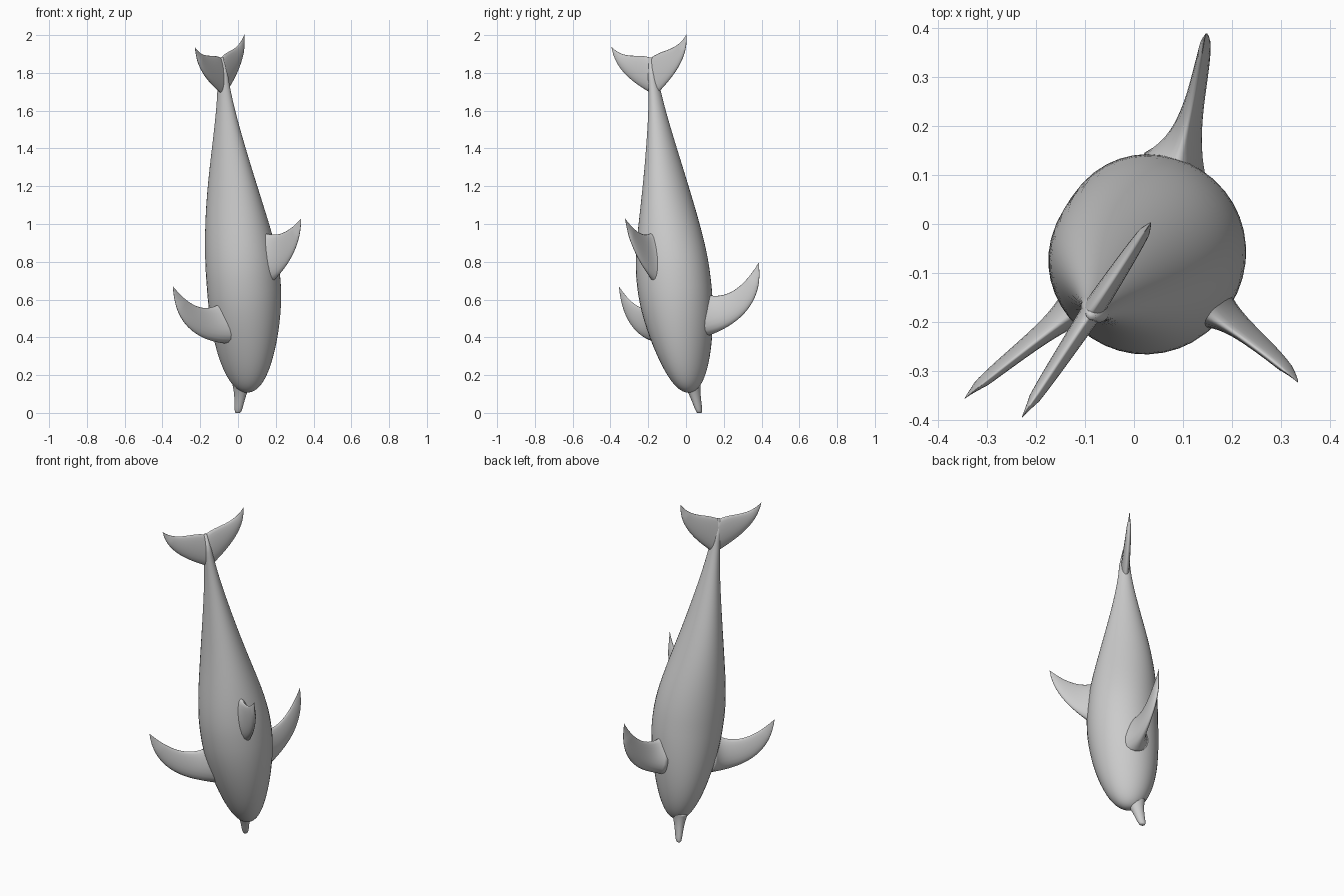
import bpy, bmesh, math
from mathutils import Matrix, Vector
from mathutils.geometry import interpolate_bezier

cube = bpy.data.objects.get("Cube")
if cube:
    bpy.data.objects.remove(cube, do_unlink=True)

skin = bpy.data.materials.new("grey skin")
skin.use_nodes = True
grey = (0.6, 0.6, 0.6, 1)
skin.diffuse_color = grey
skin.node_tree.nodes["Principled BSDF"].inputs["Base Color"].default_value = grey

# Local frame: x = back, y = side, z = snout to tail; the whole animal leans and turns
pose = (Matrix.Translation((0.033, 0.05, 0))
        @ Matrix.Rotation(math.radians(-33.5), 4, 'Z')
        @ Matrix.Rotation(math.radians(8), 4, 'X'))


def curve(points, count):
    """Sample one cubic curve given by two ends and two handles."""
    return interpolate_bezier(*[Vector(p) for p in points], count)


def circle(count):
    angles = [math.tau * i / count for i in range(count)]
    return [(math.cos(a), math.sin(a)) for a in angles]


def loft(name, rings):
    """Skin a list of equal rings and close both ends."""
    bm = bmesh.new()
    loops = [[bm.verts.new(p) for p in ring] for ring in rings]
    for lower, upper in zip(loops, loops[1:]):
        for i in range(len(lower)):
            bm.faces.new((lower[i - 1], lower[i], upper[i], upper[i - 1]))
    bm.faces.new(loops[0])
    bm.faces.new(loops[-1])
    bm.transform(pose)
    bmesh.ops.recalc_face_normals(bm, faces=bm.faces)
    mesh = bpy.data.meshes.new(name)
    bm.to_mesh(mesh)
    bm.free()
    mesh.materials.append(skin)
    mesh.shade_smooth()
    obj = bpy.data.objects.new(name, mesh)
    bpy.context.collection.objects.link(obj)


def bulge(height):
    """One at the chest, fading to zero at the snout and the tail."""
    return math.exp(-((height - 0.7) / 0.4) ** 2)


def torso(name, profile, centre):
    """Oval rings from (height, half depth) pairs; the chest is the roundest."""
    rings = []
    for height, depth in profile:
        width = depth * (0.78 + 0.22 * bulge(height))
        rings.append([(centre(height) + depth * x, width * y, height)
                      for x, y in circle(40)])
    loft(name, rings)


def fin(name, leading, trailing, thick, flare, place):
    """Tapered blade between two edge curves, with a flared root."""
    count = 28
    rings = []
    edges = zip(curve(leading, count), curve(trailing, count))
    for i, (front, rear) in enumerate(edges):
        left = 1 - i / count
        half = thick * math.sqrt(left) * min(1, 4 * left) + flare * left ** 8
        ring = []
        for x, y in circle(20):
            across = (1 - x) / 2
            span, height = front.lerp(rear, across)
            # full leading edge, finer trailing edge
            ring.append(place(span, height, half * y * (1.15 - 0.4 * across)))
        rings.append(ring)
    loft(name, rings)


# Body: steep forehead to chest, then chest to tail stock
head = curve([(0.11, 0.01), (0.12, 0.12), (0.37, 0.2), (0.7, 0.196)], 24)
rear = curve([(0.7, 0.196), (1.1, 0.2), (1.5, 0.05), (1.8, 0.03)], 30)
tail_end = Vector((1.9, 0.01))
torso("body", head + rear[1:] + [tail_end], lambda h: 0.03 + 0.03 * bulge(h))

# Beak, set towards the belly
beak = curve([(0, 0.012), (0.01, 0.03), (0.09, 0.02), (0.17, 0.06)], 16)
torso("beak", beak, lambda h: h / 4 - 0.04)

# Dorsal fin, swept towards the tail
fin("dorsal_fin",
    [(0.2, 0.67), (0.32, 0.75), (0.44, 0.87), (0.457, 1.037)],
    [(0.2, 0.97), (0.28, 0.93), (0.37, 0.96), (0.457, 1.04)],
    0.022, 0.06, lambda span, height, t: (span, t, height))

# Flippers drooping to the belly, and tail flukes, one of each per side
for side, sign in (("left", 1), ("right", -1)):
    fin(side + "_flipper",
        [(0.14, 0.39), (0.33, 0.43), (0.45, 0.54), (0.448, 0.735)],
        [(0.14, 0.62), (0.25, 0.56), (0.35, 0.61), (0.448, 0.74)],
        0.025, 0.06,
        lambda span, height, t: (0.07 - 0.36 * span + t, sign * span, height))
    fin(side + "_fluke",
        [(-0.01, 1.69), (0.08, 1.75), (0.23, 1.84), (0.24, 1.986)],
        [(-0.01, 1.89), (0.06, 1.94), (0.16, 1.9), (0.24, 1.99)],
        0.024, 0,
        lambda span, height, t: (0.027 + t, sign * span, height))
